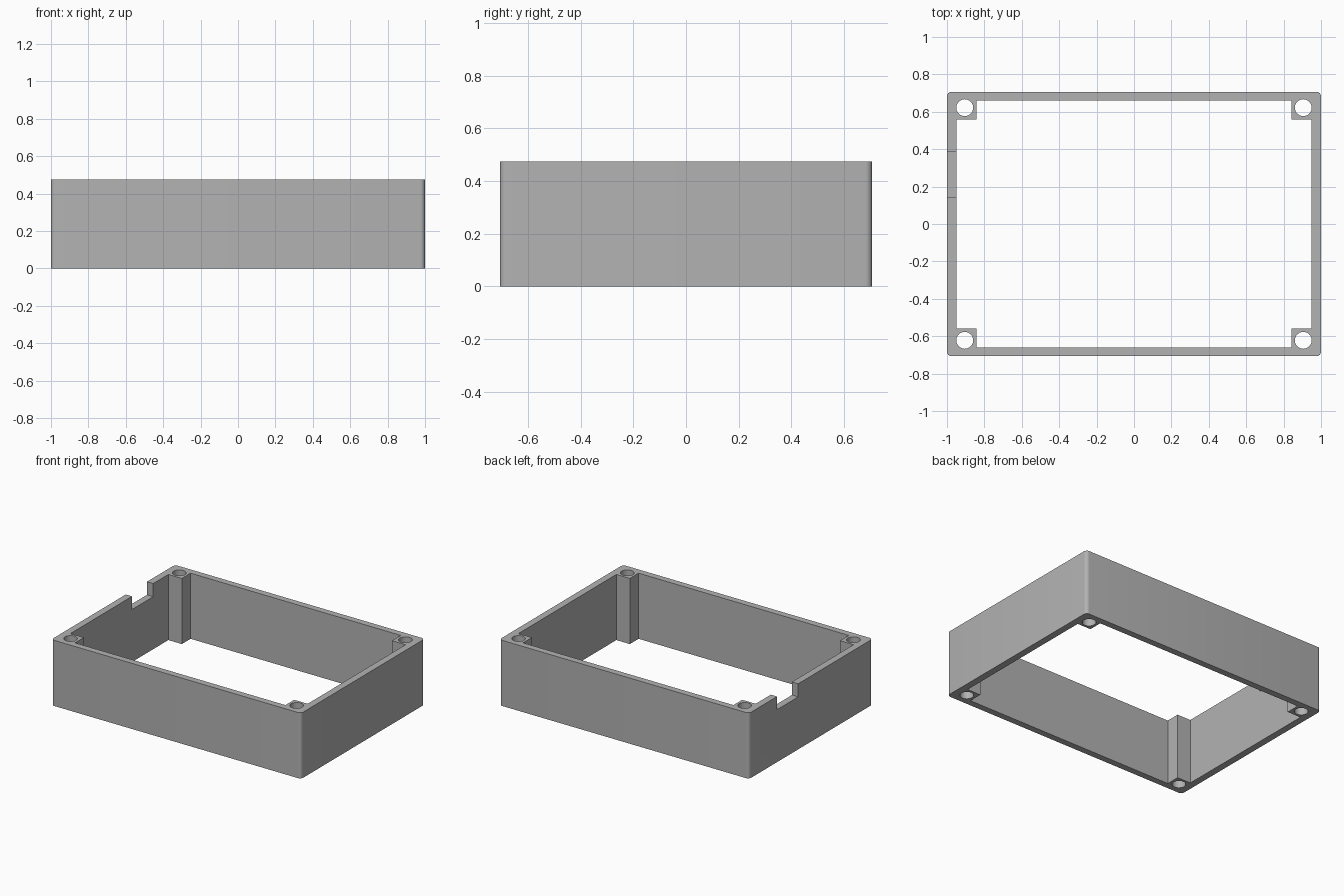
import bpy, bmesh
from mathutils import Matrix, Vector

cube = bpy.data.objects.get("Cube")
if cube:
    bpy.data.objects.remove(cube, do_unlink=True)

HALF_X, HALF_Y, HEIGHT = 1.0, 0.707, 0.475
CORNER_RADIUS = 0.025
CUT = 0.1  # overshoot of the cutters

grey = bpy.data.materials.new("plain grey")
grey.use_nodes = True
colour = (0.45, 0.45, 0.45, 1)
grey.diffuse_color = colour
grey.node_tree.nodes["Principled BSDF"].inputs["Base Color"].default_value = colour


def add_object(name, bm):
    mesh = bpy.data.meshes.new(name)
    bm.to_mesh(mesh)
    bm.free()
    mesh.materials.append(grey)
    obj = bpy.data.objects.new(name, mesh)
    bpy.context.collection.objects.link(obj)
    return obj


def box(name, low, high, radius=0):
    low, high = Vector(low), Vector(high)
    bm = bmesh.new()
    bmesh.ops.create_cube(bm, size=1, matrix=Matrix.Translation((low + high) / 2)
                          @ Matrix.Diagonal((*(high - low), 1)))
    if radius:
        upright = [e for e in bm.edges if abs(e.verts[0].co.z - e.verts[1].co.z) > 0.1]
        bmesh.ops.bevel(bm, geom=upright, offset=radius, segments=6,
                        profile=0.5, affect='EDGES')
    return add_object(name, bm)


def cylinder(name, x, y, radius):
    bm = bmesh.new()
    bmesh.ops.create_cone(bm, cap_ends=True, segments=40, radius1=radius, radius2=radius,
                          depth=HEIGHT + 2 * CUT,
                          matrix=Matrix.Translation((x, y, HEIGHT / 2)))
    return add_object(name, bm)


# Rounded outer block
frame = box("enclosure_frame", (-HALF_X, -HALF_Y, 0), (HALF_X, HALF_Y, HEIGHT), CORNER_RADIUS)

# Cavity as two crossing boxes, which leaves the four square corner posts
cutters = [box("cavity_cutter", (-x, -y, -CUT), (x, y, HEIGHT + CUT))
           for x, y in ((0.95, 0.56), (0.842, 0.66))]

# Screw holes through the posts
cutters += [cylinder("screw_hole_cutter", sx * 0.905, sy * 0.622, 0.045)
            for sx in (-1, 1) for sy in (-1, 1)]

# Cable notch in the rim of the right wall
cutters.append(box("notch_cutter", (-HALF_X - CUT, 0.145, HEIGHT - 0.095),
                   (-0.9, 0.387, HEIGHT + CUT)))

# Apply all the cuts
bpy.ops.object.select_all(action='DESELECT')
bpy.context.view_layer.objects.active = frame
frame.select_set(True)
for cutter in cutters:
    cutter.hide_render = True
    cut = frame.modifiers.new("cut", 'BOOLEAN')
    cut.operation = 'DIFFERENCE'
    cut.solver = 'EXACT'
    cut.object = cutter
    bpy.ops.object.modifier_apply(modifier=cut.name)
for cutter in cutters:
    bpy.data.objects.remove(cutter, do_unlink=True)

# Smooth rounded corners and holes, crisp edges elsewhere
bpy.ops.object.shade_smooth_by_angle()
